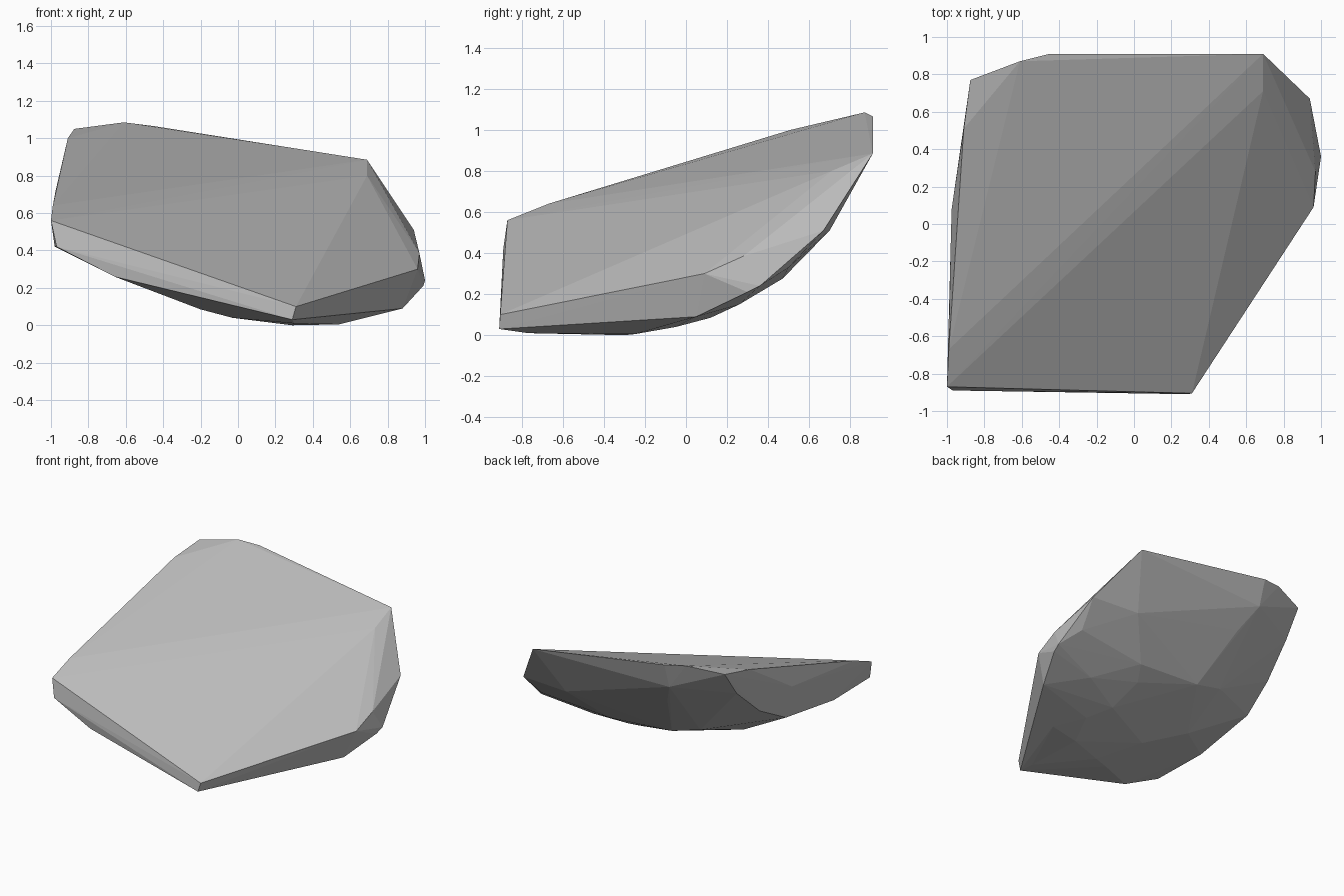
import bpy, bmesh

# Faceted stone shard: a convex stone, described by its rim and belly corners
top_rim = [
    (-1.0, -.87, .56), (.31, -.905, .10), (.69, .91, .885), (.69, .71, .80),
    (-.45, .91, 1.065), (-.61, .87, 1.085), (-.875, .77, 1.05), (-.91, .51, 1.0),
    (-.99, -.67, .64), (.96, .09, .30), (.97, .28, .385), (.94, .67, .51),
]
lower_rim = [
    (.29, -.91, .03), (-.97, -.89, .42), (-.66, -.885, .26), (-.98, -.43, .42),
    (-.975, .08, .72), (-.95, .12, .485), (-.91, .39, .63), (-.88, .63, .85),
    (1.0, .36, .24), (.99, .30, .21), (.88, .05, .09), (.90, .50, .33),
]
belly = [
    (.55, .70, .51), (-.35, .73, .69), (-.45, .85, .87), (-.43, .435, .37),
    (.26, .35, .205), (.33, .47, .275), (-.20, .46, .31), (.54, -.25, .005),
    (.29, -.30, 0), (.30, -.77, .01), (-.03, -.45, .04), (-.20, -.55, .085),
    (-.20, -.15, .10), (.30, .12, .085), (.40, -.05, .04), (-.50, 0, .225),
    (.62, .26, .15),
]

mesh = bpy.data.meshes.new("stone_shard")
bm = bmesh.new()
for p in top_rim + lower_rim + belly:
    bm.verts.new(p)
hull = bmesh.ops.convex_hull(bm, input=bm.verts)

# Drop corners that ended up inside the hull
loose = [v for v in bm.verts if not v.link_faces]
bmesh.ops.delete(bm, geom=loose, context='VERTS')
bmesh.ops.recalc_face_normals(bm, faces=bm.faces)
bm.to_mesh(mesh)
bm.free()

# Plain grey stone, flat facets
stone = bpy.data.materials.new("stone_grey")
stone.diffuse_color = (.5, .5, .5, 1)
mesh.materials.append(stone)
shard = bpy.data.objects.new("stone_shard", mesh)
bpy.context.collection.objects.link(shard)
